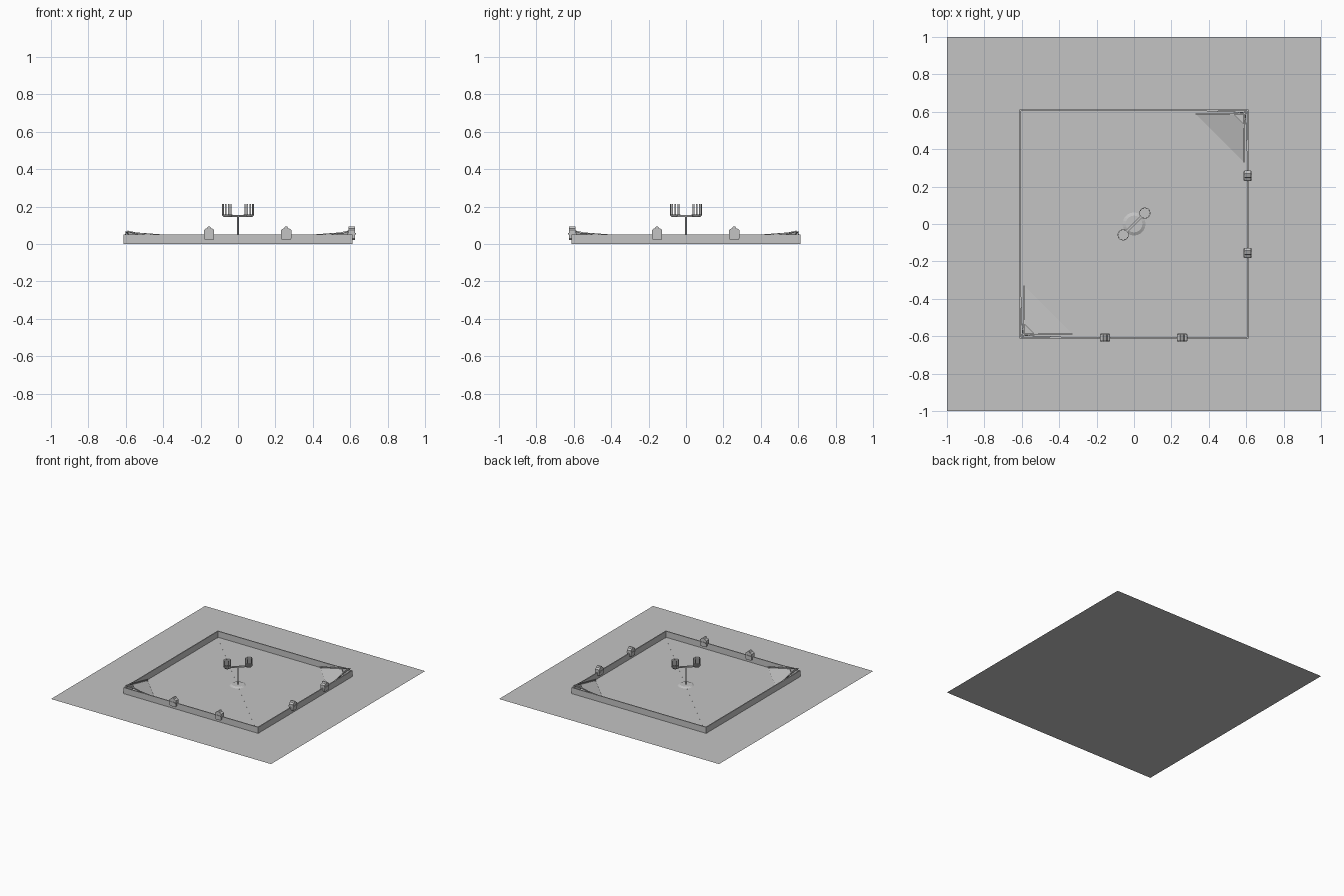
import bpy, bmesh, math
from mathutils import Vector, Matrix

if "Cube" in bpy.data.objects:
    bpy.data.objects.remove(bpy.data.objects["Cube"])

grey = bpy.data.materials.new("plain_grey")
grey.diffuse_color = (0.55, 0.55, 0.55, 1)
grey.use_nodes = True
grey.node_tree.nodes["Principled BSDF"].inputs["Base Color"].default_value = grey.diffuse_color


def make(name, bm, mtx=None):
    if mtx:
        bm.transform(mtx)
    me = bpy.data.meshes.new(name)
    bm.to_mesh(me)
    bm.free()
    ob = bpy.data.objects.new(name, me)
    me.materials.append(grey)
    bpy.context.collection.objects.link(ob)
    return ob


def add_box(bm, c, s, rot=None):
    m = Matrix.Translation(c) @ (rot or Matrix()) @ Matrix.Diagonal((*s, 1))
    bmesh.ops.create_cube(bm, size=1, matrix=m)


def add_bar(bm, a, b, w, h):
    # rectangular bar running from a to b
    a, b = Vector(a), Vector(b)
    d = b - a
    x = d.normalized()
    y = Vector((0, 0, 1)).cross(x).normalized()
    rot = Matrix((x, y, x.cross(y))).transposed().to_4x4()
    add_box(bm, (a + b) / 2, (d.length, w, h), rot)


def add_cone(bm, x, y, z0, z1, r0, r1, n=20):
    bmesh.ops.create_cone(bm, cap_ends=True, segments=n, radius1=r0, radius2=r1,
                          depth=z1 - z0, matrix=Matrix.Translation((x, y, (z0 + z1) / 2)))


def add_sheet(bm, pts):
    bm.faces.new([bm.verts.new(p) for p in pts])


# ground sheet
bm = bmesh.new()
bmesh.ops.create_grid(bm, x_segments=1, y_segments=1, size=1)
make("ground_sheet", bm)

# low perimeter wall
bm = bmesh.new()
for k in range(4):
    m = Matrix.Rotation(k * math.pi / 2, 4, 'Z') @ Matrix.Translation((0, -0.608, 0.025))
    bmesh.ops.create_cube(bm, size=1, matrix=m @ Matrix.Diagonal((1.224, 0.008, 0.05, 1)))
make("perimeter_wall", bm)

# diagonal floor line
bm = bmesh.new()
add_bar(bm, (-0.6, 0.6, 0.0005), (0.6, -0.6, 0.0005), 0.008, 0.001)
make("floor_line", bm)

# wall boxes: chamfered body with a small raised cap, on two walls
for i, (x, y, ang) in enumerate(((-0.155, -0.608, 0), (0.257, -0.608, 0),
                                 (0.608, -0.155, math.pi / 2), (0.608, 0.257, math.pi / 2))):
    bm = bmesh.new()
    prof = [(-0.022, 0.022), (0.022, 0.022), (0.028, 0.029), (0.028, 0.074),
            (0.020, 0.081), (0.012, 0.083), (0.006, 0.093), (-0.006, 0.093),
            (-0.012, 0.083), (-0.020, 0.081), (-0.028, 0.074), (-0.028, 0.029)]
    f = bm.faces.new([bm.verts.new((px, -0.018, pz)) for px, pz in prof])
    r = bmesh.ops.extrude_face_region(bm, geom=[f])
    bmesh.ops.translate(bm, vec=(0, 0.036, 0),
                        verts=[v for v in r["geom"] if isinstance(v, bmesh.types.BMVert)])
    bmesh.ops.recalc_face_normals(bm, faces=bm.faces[:])
    add_box(bm, (0, 0, 0.055), (0.05, 0.044, 0.008))
    make("wall_box_%d" % i, bm, Matrix.Translation((x, y, 0)) @ Matrix.Rotation(ang, 4, 'Z'))

# corner ramps in two opposite corners
for i in range(2):
    turn = Matrix.Rotation(i * math.pi, 4, 'Z')
    bm = bmesh.new()
    add_sheet(bm, [(0.33, 0.588, 0.005), (0.588, 0.33, 0.005),
                   (0.588, 0.53, 0.052), (0.53, 0.588, 0.052)])
    make("corner_ramp_%d" % i, bm, turn)
    bm = bmesh.new()
    swap = Matrix(((0, 1, 0, 0), (1, 0, 0, 0), (0, 0, 1, 0), (0, 0, 0, 1)))
    for s in (Matrix(), swap):
        add_bar(bm, s @ Vector((0.33, 0.588, 0.012)), s @ Vector((0.588, 0.588, 0.067)), 0.006, 0.008)
        add_bar(bm, s @ Vector((0.39, 0.603, 0.048)), s @ Vector((0.6, 0.597, 0.064)), 0.003, 0.004)
        add_bar(bm, s @ Vector((0.53, 0.588, 0.054)), s @ Vector((0.6, 0.6, 0.066)), 0.004, 0.005)
    add_bar(bm, (0.53, 0.588, 0.054), (0.588, 0.53, 0.054), 0.004, 0.005)
    make("ramp_rails_%d" % i, bm, turn)

# central stand: low base, post and diagonal crossbar
bm = bmesh.new()
add_cone(bm, 0, 0, 0, 0.008, 0.062, 0.045)
make("stand_base", bm)
bm = bmesh.new()
add_cone(bm, 0, 0, 0, 0.15, 0.005, 0.005, 10)
make("stand_post", bm)
bm = bmesh.new()
add_bar(bm, (-0.06, -0.06, 0.15), (0.06, 0.06, 0.15), 0.012, 0.01)
make("crossbar", bm)

# two baskets: shallow dish with a ring of upright prongs
for i, s in enumerate((-1, 1)):
    bm = bmesh.new()
    cx = cy = s * 0.058
    add_cone(bm, cx, cy, 0.145, 0.158, 0.02, 0.03)
    for k in range(10):
        a = k * math.tau / 10
        add_box(bm, (cx + 0.026 * math.cos(a), cy + 0.026 * math.sin(a), 0.186),
                (0.002, 0.008, 0.056), Matrix.Rotation(a, 4, 'Z'))
    make("basket_%d" % i, bm)
